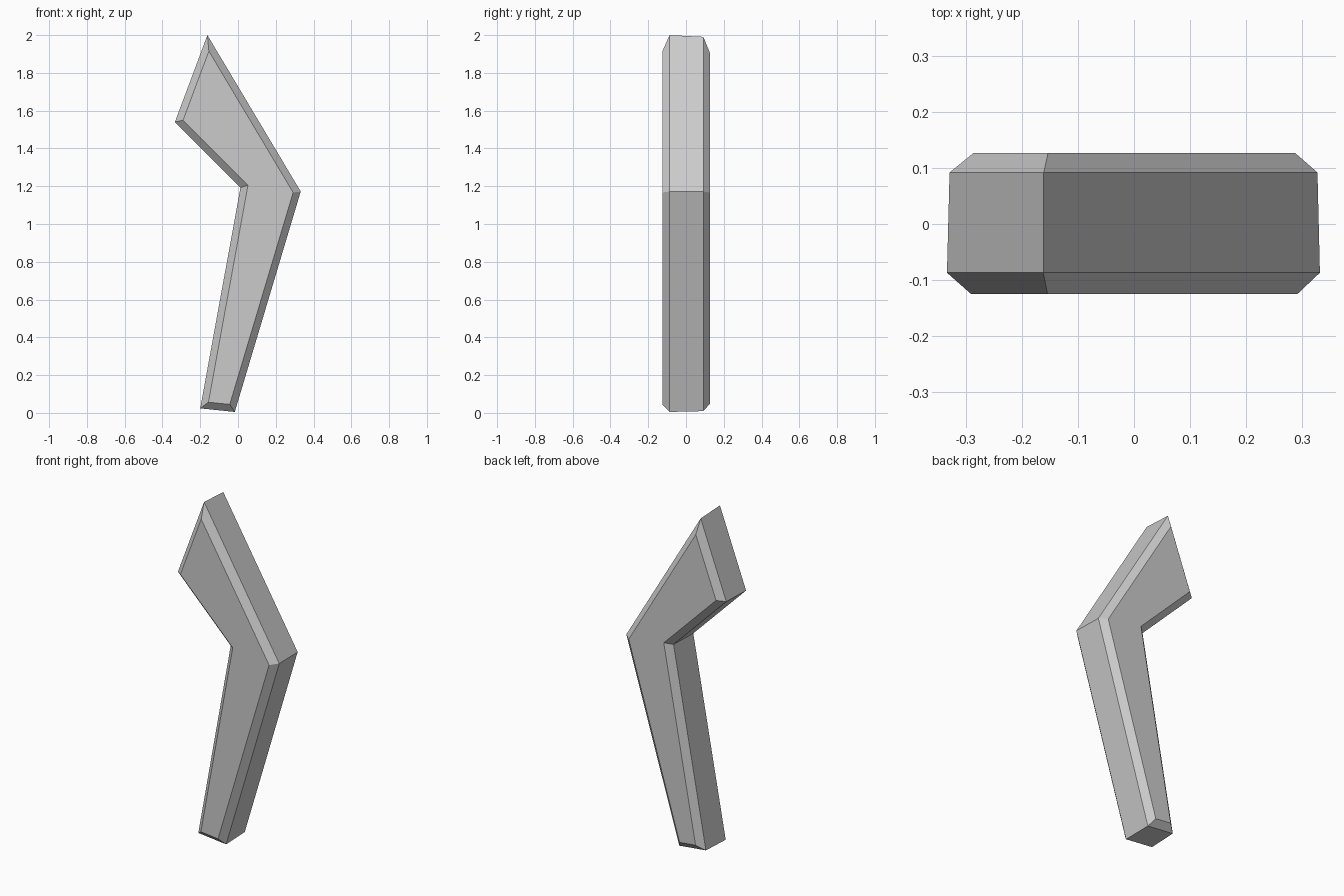
import bpy
import bmesh
from mathutils import Vector

cube = bpy.data.objects.get("Cube")
if cube:
    bpy.data.objects.remove(cube, do_unlink=True)

# Plain grey material
grey = bpy.data.materials.new("plain grey")
grey.use_nodes = True
colour = (0.6, 0.6, 0.6, 1)
grey.diffuse_color = colour
grey.node_tree.nodes["Principled BSDF"].inputs["Base Color"].default_value = colour

# Bent outline in x and z, counter-clockwise from the tip
outline = [Vector(p) for p in (
    (-0.162, 2.0), (-0.334, 1.54), (0.013, 1.193),
    (-0.2, 0.024), (-0.017, 0.005), (0.332, 1.172))]


def inset(points, amount):
    """Move every side inward by the same amount, with mitred corners."""
    result = []
    for i, p in enumerate(points):
        before = (p - points[i - 1]).normalized()
        after = (points[(i + 1) % len(points)] - p).normalized()
        n1 = Vector((-before.y, before.x))
        n2 = Vector((-after.y, after.x))
        result.append(p + (n1 + n2) * amount / (1 + n1.dot(n2)))
    return result


# Stacked rings from front to back: depth and inset, giving the chamfered rims
bm = bmesh.new()
rings = []
for y, amount in ((-0.125, 0.037), (-0.087, 0), (0.092, 0.004), (0.127, 0.041)):
    rings.append([bm.verts.new((p.x, y, p.y)) for p in inset(outline, amount)])
count = len(outline)
for a, b in zip(rings, rings[1:]):
    for i in range(count):
        j = (i + 1) % count
        bm.faces.new((a[i], a[j], b[j], b[i]))

# Front and back faces
bm.faces.new(rings[0])
bm.faces.new(list(reversed(rings[-1])))
bmesh.ops.recalc_face_normals(bm, faces=bm.faces)

mesh = bpy.data.meshes.new("bent_handle")
bm.to_mesh(mesh)
bm.free()
mesh.materials.append(grey)
handle = bpy.data.objects.new("bent_handle", mesh)
bpy.context.collection.objects.link(handle)
